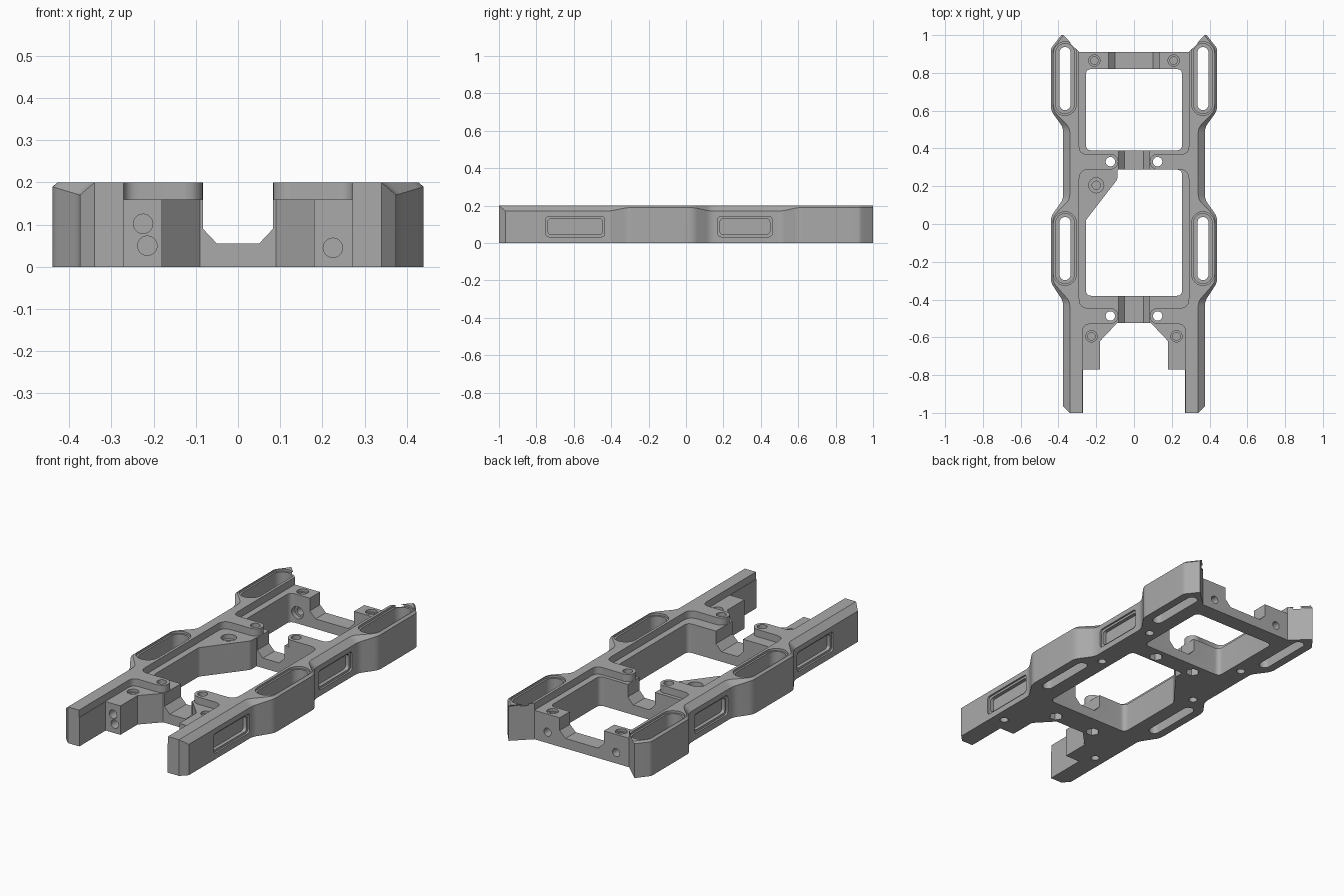
import bpy, bmesh, math
from mathutils import Vector

cube = bpy.data.objects.get("Cube")
if cube:
    bpy.data.objects.remove(cube, do_unlink=True)

H, LEDGE, FLOOR = 0.2, 0.16, 0.055

grey = bpy.data.materials.new("machined grey")
grey.use_nodes = True
grey.diffuse_color = (0.4, 0.4, 0.4, 1)
grey.node_tree.nodes["Principled BSDF"].inputs["Base Color"].default_value = (0.4, 0.4, 0.4, 1)


def fillet(corners, steps=6):
    """Round each (x, y, radius) corner; a zero radius stays sharp."""
    out = []
    for i, (x, y, r) in enumerate(corners):
        p = Vector((x, y))
        if r == 0:
            out.append(p)
            continue
        a = Vector(corners[i - 1][:2]) - p
        b = Vector(corners[(i + 1) % len(corners)][:2]) - p
        t = min(r / math.tan(a.angle(b) / 2), a.length * 0.48, b.length * 0.48)
        p0, p1 = p + a.normalized() * t, p + b.normalized() * t
        for k in range(steps + 1):
            u = k / steps
            out.append(p0 * (1 - u) ** 2 + p * 2 * u * (1 - u) + p1 * u * u)
    return out


def rect(x0, x1, y0, y1, r=0.0):
    return fillet([(x0, y0, r), (x1, y0, r), (x1, y1, r), (x0, y1, r)])


def circle(x, y, r, n=24):
    return [Vector((x + r * math.cos(math.tau * i / n), y + r * math.sin(math.tau * i / n)))
            for i in range(n)]


def capsule(x, y, half_w, half_l, n=12):
    d = half_l - half_w
    arc = [math.pi * i / n for i in range(n + 1)]
    top = [Vector((x + half_w * math.cos(a), y + d + half_w * math.sin(a))) for a in arc]
    return top + [Vector((2 * x - p.x, 2 * y - p.y)) for p in top]


def loft(name, rings):
    """Close a stack of equal rings of 3D points into a solid."""
    bm = bmesh.new()
    vs = [[bm.verts.new(p) for p in ring] for ring in rings]
    n = len(vs[0])
    for lo, hi in zip(vs, vs[1:]):
        for i in range(n):
            j = (i + 1) % n
            bm.faces.new((lo[i], lo[j], hi[j], hi[i]))
    bm.faces.new(vs[0][::-1])
    bm.faces.new(vs[-1])
    bmesh.ops.remove_doubles(bm, verts=bm.verts, dist=1e-5)
    bmesh.ops.recalc_face_normals(bm, faces=bm.faces)
    mesh = bpy.data.meshes.new(name)
    bm.to_mesh(mesh)
    bm.free()
    ob = bpy.data.objects.new(name, mesh)
    bpy.context.collection.objects.link(ob)
    return ob


def prism(outline, a, b, axis="z"):
    place = {"z": lambda p, d: (p.x, p.y, d),
             "y": lambda p, d: (p.x, d, p.y),
             "x": lambda p, d: (d, p.x, p.y)}[axis]
    return loft("cutter", [[place(p, d) for p in outline] for d in (a, b)])


def combine(tool, operation="DIFFERENCE"):
    mod = frame.modifiers.new("shape", "BOOLEAN")
    mod.operation, mod.solver, mod.object = operation, "EXACT", tool
    bpy.context.view_layer.objects.active = frame
    bpy.ops.object.modifier_apply(modifier=mod.name)
    bpy.data.objects.remove(tool, do_unlink=True)


def cut(outline, a, b, axis="z"):
    combine(prism(outline, a, b, axis))


# Outer body: half outline, mirrored, with a chamfer that fades on the bulges
half = fillet([
    (0.09, -0.525, 0), (0.18, -0.62, 0), (0.18, -0.77, 0), (0.27, -0.77, 0),
    (0.27, -1, 0), (0.34, -1, 0), (0.375, -0.965, 0),
    (0.375, -0.41, 0.08), (0.44, -0.31, 0.08), (0.44, 0.04, 0.08), (0.375, 0.13, 0.08),
    (0.375, 0.51, 0.08), (0.44, 0.6, 0.08), (0.44, 0.93, 0.04), (0.385, 1, 0), (0.29, 0.91, 0)])
outline = half + [Vector((-p.x, p.y)) for p in reversed(half)]


def chamfer(p):
    if abs(p.x) < 0.345:
        return 0
    if p.y > 0.9:
        return 0.012
    return 0.035 - 0.023 * (abs(p.x) - 0.375) / 0.065


frame = loft("frame", [
    [(p.x, p.y, 0) for p in outline],
    [(p.x, p.y, H - 0.85 * chamfer(p)) for p in outline],
    [(p.x - math.copysign(chamfer(p), p.x), p.y, H) for p in outline]])

# Lowered ledges round the openings and on the front pads
cut(rect(-0.29, 0.29, 0.37, 1.2, 0.04), LEDGE, 0.3)
cut(rect(-0.29, 0.29, -0.445, 0.288, 0.05), LEDGE, 0.3)
cut(rect(-0.272, 0.272, -1.2, -0.53, 0.04), LEDGE, 0.3)
cut(rect(-0.125, 0.125, -0.6, 0.45), LEDGE, 0.3)

# Rounded bosses ending the raised tongues
bosses = [(s * 0.125, y) for s in (-1, 1) for y in (0.33, -0.487)]
for x, y in bosses:
    combine(prism(circle(x, y, 0.042), 0.1, H), "UNION")

# Two main openings, the middle one with a gusset in a corner
cut(rect(-0.255, 0.255, 0.39, 0.82, 0.03), -0.1, 0.4)
cut(fillet([(-0.255, -0.38, 0.03), (0.255, -0.38, 0.03), (0.255, 0.288, 0.03),
            (-0.088, 0.288, 0), (-0.088, 0.236, 0.03), (-0.255, 0.02, 0.03)]), -0.1, 0.4)


# Central channels through the cross bars
def channel(w, inner, y0, y1):
    profile = [(-w, 0.4), (-w, 0.09), (-inner, FLOOR), (inner, FLOOR), (w, 0.09), (w, 0.4)]
    cut([Vector(p) for p in profile], y0, y1, "y")


channel(0.083, 0.05, -0.6, 0.6)
channel(0.135, 0.1, 0.7, 1.1)

# Boss holes with hexagonal nut pockets beneath
for x, y in bosses:
    cut(circle(x, y, 0.025), -0.1, 0.4)
    cut(circle(x, y, 0.036, 6), -0.1, 0.04)

# Gusset screw hole
cut(circle(-0.2, 0.205, 0.04), 0.135, 0.3)
cut(circle(-0.2, 0.205, 0.022), 0.03, 0.3)

for s in (-1, 1):
    # Long stepped slots in the bulges
    for y in (-0.13, 0.77):
        cut(capsule(s * 0.365, y, 0.06, 0.195), H - 0.012, 0.3)
        cut(capsule(s * 0.365, y, 0.05, 0.185), 0.11, 0.3)
        cut(capsule(s * 0.365, y, 0.029, 0.167), -0.1, 0.3)
    # Stepped pockets in the outer rail sides
    for y0, y1 in ((-0.75, -0.435), (0.17, 0.46)):
        for inset, depth in ((0, 0.365), (0.012, 0.345)):
            pocket = rect(y0 + inset, y1 - inset, 0.033 + inset, 0.142 - inset, 0.02)
            cut(pocket, *sorted((s * depth, s * 0.5)), axis="x")
    # Screw holes in the front pads and rear blocks
    for x, y, low in ((0.225, -0.595, 0.03), (0.21, 0.865, 0.1)):
        cut(circle(s * x, y, 0.03), 0.145, 0.3)
        cut(circle(s * x, y, 0.02), low, 0.3)
    cut(circle(s * 0.21, 0.06, 0.022), 0.75, 1.0, "y")
    cut(circle(s * 0.21, 0.06, 0.034), 0.75, 0.845, "y")
    # Blind holes under the rails
    for y in (-0.69, 0.11, 0.5):
        cut(circle(s * 0.312, y, 0.022), -0.1, 0.08)

# Cable holes in the front pad faces
for x, z in ((-0.225, 0.102), (-0.215, 0.05), (0.225, 0.045)):
    cut(circle(x, z, 0.023), -0.9, -0.66, "y")

frame.data.materials.clear()
frame.data.materials.append(grey)
for ob in bpy.context.selected_objects:
    ob.select_set(False)
frame.select_set(True)
bpy.context.view_layer.objects.active = frame
bpy.ops.object.shade_smooth_by_angle(angle=math.radians(30))
